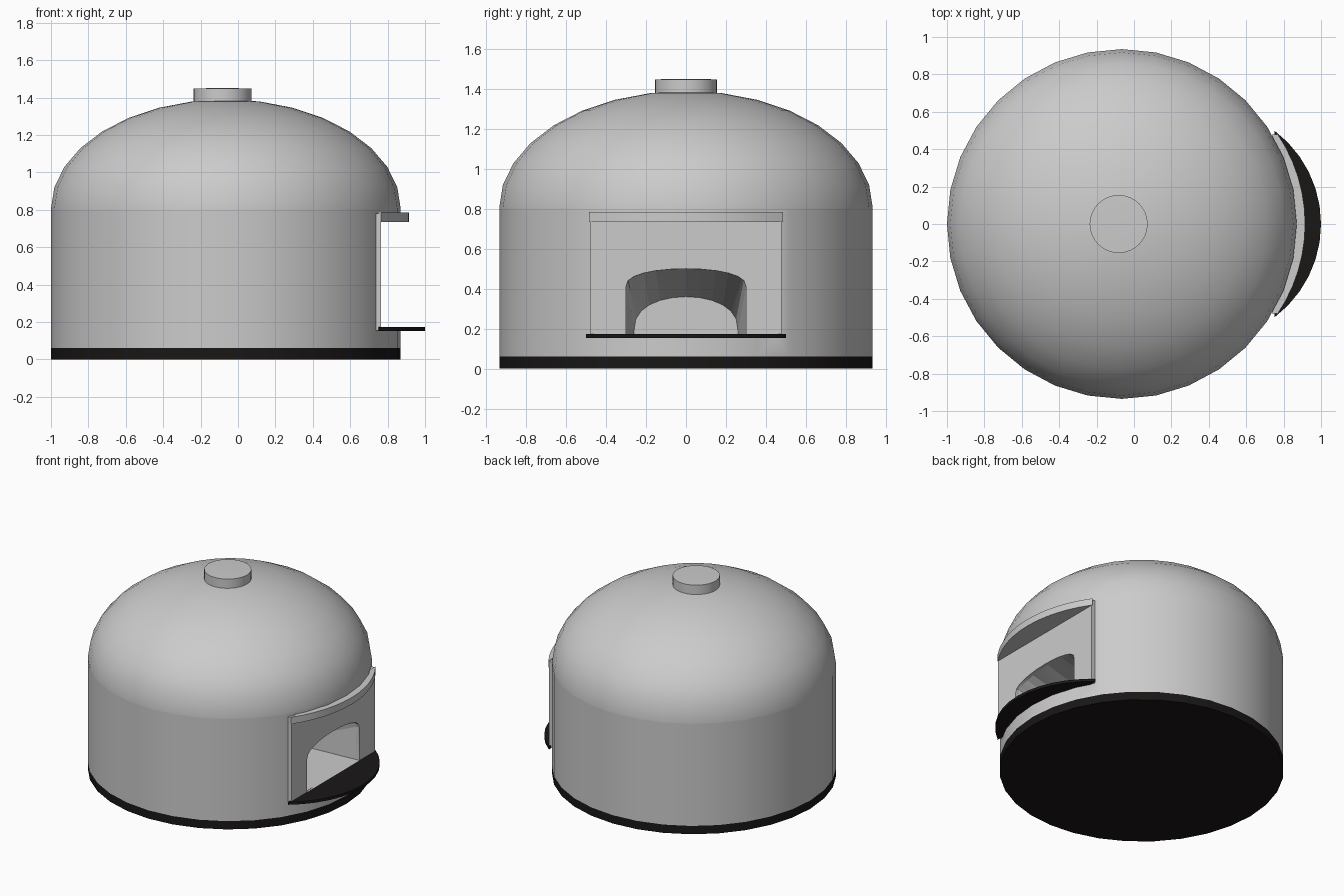
import bpy, bmesh, math

if "Cube" in bpy.data.objects:
    bpy.data.objects.remove(bpy.data.objects["Cube"])

CX, R, N = -0.065, 0.935, 32      # oven axis, radius, sides

black = bpy.data.materials.new("black_stone")
black.diffuse_color = (0.01, 0.008, 0.008, 1)
black.use_nodes = True
black.node_tree.nodes["Principled BSDF"].inputs["Base Color"].default_value = black.diffuse_color


def finish(name, bm, mat=None, smooth=True):
    bmesh.ops.recalc_face_normals(bm, faces=bm.faces)
    me = bpy.data.meshes.new(name)
    bm.to_mesh(me)
    bm.free()
    ob = bpy.data.objects.new(name, me)
    bpy.context.collection.objects.link(ob)
    if mat:
        me.materials.append(mat)
    if smooth:
        smooth_shade(ob)
    return ob


def smooth_shade(ob):
    bpy.ops.object.select_all(action='DESELECT')
    ob.select_set(True)
    bpy.context.view_layer.objects.active = ob
    bpy.ops.object.shade_smooth_by_angle(angle=math.radians(35))


def loft(name, rings, mat=None, smooth=True):
    """Skin a stack of equal-length point rings and cap both ends."""
    bm = bmesh.new()
    vs = [[bm.verts.new(p) for p in ring] for ring in rings]
    n = len(vs[0])
    for a, b in zip(vs, vs[1:]):
        for i in range(n):
            bm.faces.new((a[i], a[(i + 1) % n], b[(i + 1) % n], b[i]))
    bm.faces.new(vs[0])
    bm.faces.new(vs[-1])
    return finish(name, bm, mat, smooth)


def lathe(name, profile, cx=CX, mat=None):
    return loft(name, [[(cx + r * math.cos(2 * math.pi * i / N),
                         r * math.sin(2 * math.pi * i / N), z) for i in range(N)]
                       for r, z in profile], mat)


def slab(name, outline, z0, z1, mat=None, smooth=True):
    return loft(name, [[(x, y, z) for x, y in outline] for z in (z0, z1)], mat, smooth)


def bow(x0, half, depth, n=12):
    """Straight back edge at x0, bowed front edge reaching x0 + depth."""
    rad = half * half / (2 * depth) + depth / 2
    a = math.asin(half / rad)
    return [(x0 + depth - rad + rad * math.cos(a * (2 * i / n - 1)),
             rad * math.sin(a * (2 * i / n - 1))) for i in range(n + 1)]


def box(name, x0, x1, half, z0, z1):
    return slab(name, [(x0, -half), (x1, -half), (x1, half), (x0, half)], z0, z1, None, False)


def cut(ob, *cutters):
    for c in cutters:
        m = ob.modifiers.new("cut", 'BOOLEAN')
        m.operation, m.solver, m.object = 'DIFFERENCE', 'EXACT', c
        bpy.context.view_layer.objects.active = ob
        bpy.ops.object.modifier_apply(modifier=m.name)
    smooth_shade(ob)


# Base disc and round wall
lathe("base", [(R, 0), (R, 0.06)], mat=black)
wall = lathe("oven_wall", [(R, 0.06), (R, 0.8)])

# Dome with small vertical rim, and flue cap
arc = [(R * math.cos(a), 0.805 + 0.585 * math.sin(a))
       for a in (math.radians(11.25 * i) for i in range(8))]
lathe("dome", [(R, 0.797)] + arc + [(0.02, 1.39)])
lathe("flue", [(0.155, 1.36), (0.155, 1.448), (0.08, 1.45)], cx=-0.082)

# Flat front panel set in an alcove
alcove = box("alcove_cutter", 0.752, 1.2, 0.6, 0.165, 0.785)
panel = box("front_panel", 0.737, 0.765, 0.478, 0.155, 0.78)

# Tapered arched mouth, narrowing inwards
def arch(x, half, spring, top):
    pts = [(x, -half, 0.172)]
    for i in range(13):
        a = math.pi * (1 - i / 12)
        pts.append((x, half * math.cos(a), spring + (top - spring) * math.sin(a) ** 0.8))
    return pts + [(x, half, 0.172)]

mouth = loft("mouth_cutter", [arch(0.20, 0.26, 0.19, 0.36),
                              arch(0.74, 0.30, 0.41, 0.50),
                              arch(0.80, 0.30, 0.41, 0.50)], None, False)
cut(wall, alcove, mouth)
cut(panel, mouth)
for helper in (alcove, mouth):
    helper.hide_render = True
    helper.hide_viewport = True

# Bowed ledge above and black shelf below the mouth
slab("upper_ledge", bow(0.765, 0.485, 0.15), 0.735, 0.785)
slab("shelf", bow(0.75, 0.5, 0.25), 0.152, 0.172, black)
